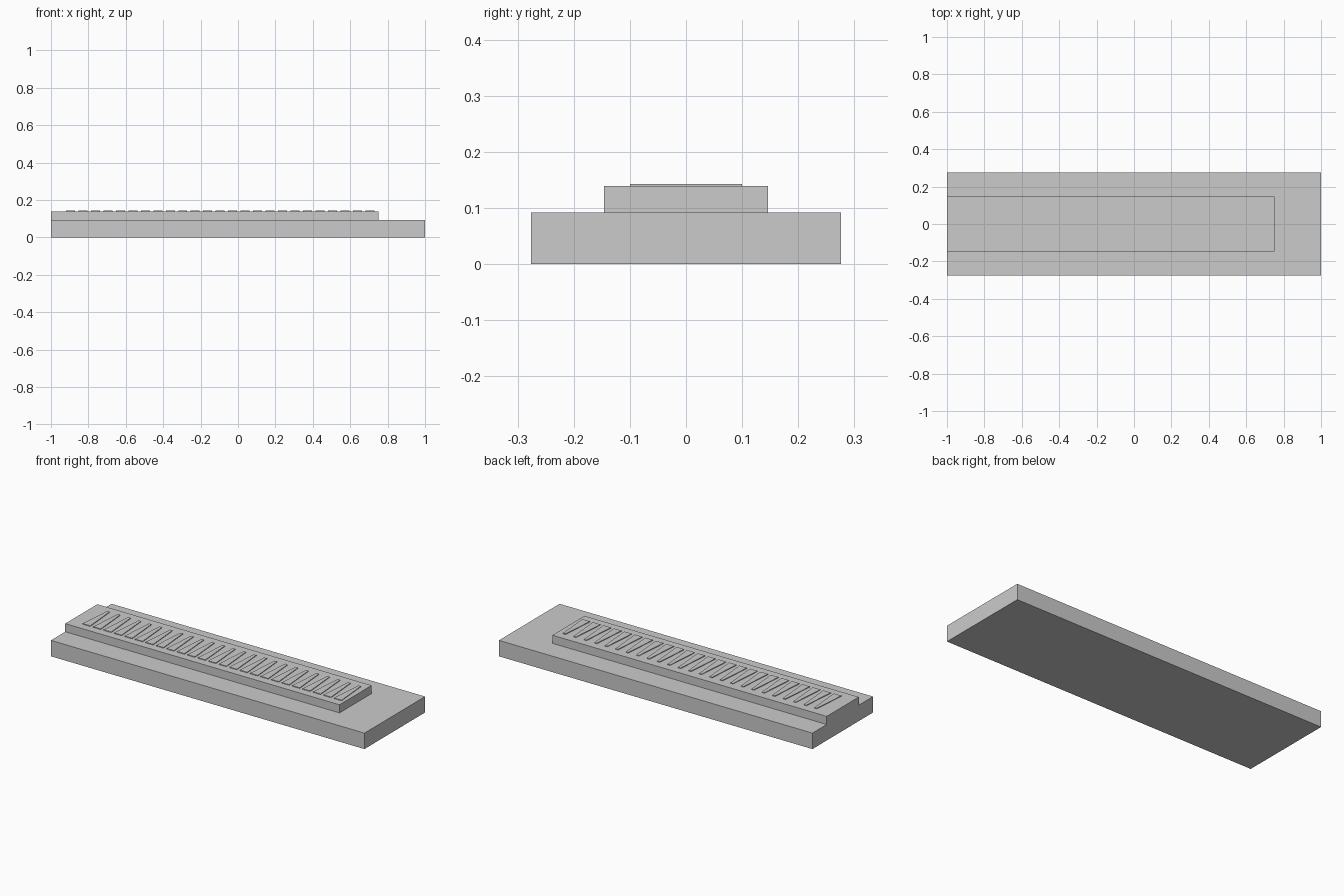
import bpy
import bmesh

cube = bpy.data.objects.get("Cube")
if cube:
    bpy.data.objects.remove(cube, do_unlink=True)

grey = bpy.data.materials.new("plain grey")
grey.use_nodes = True
colour = (0.6, 0.6, 0.6, 1)
grey.diffuse_color = colour
grey.node_tree.nodes["Principled BSDF"].inputs["Base Color"].default_value = colour


def prism(bm, outline, bottom, top):
    """Extrude a flat outline upwards into a closed solid."""
    face = bm.faces.new([bm.verts.new((x, y, bottom)) for x, y in outline])
    grown = bmesh.ops.extrude_face_region(bm, geom=[face])["geom"]
    for v in grown:
        if isinstance(v, bmesh.types.BMVert):
            v.co.z = top


def finish(bm, name):
    bmesh.ops.recalc_face_normals(bm, faces=bm.faces)
    mesh = bpy.data.meshes.new(name)
    bm.to_mesh(mesh)
    bm.free()
    mesh.materials.append(grey)
    obj = bpy.data.objects.new(name, mesh)
    bpy.context.collection.objects.link(obj)


def slab(name, left, right, half_depth, bottom, top):
    bm = bmesh.new()
    prism(bm, [(left, -half_depth), (right, -half_depth),
               (right, half_depth), (left, half_depth)], bottom, top)
    finish(bm, name)


# Wide base and the narrower raised platform, flush at one end
slab("base", -1, 1, 0.276, 0, 0.092)
slab("platform", -1, 0.75, 0.146, 0.092, 0.139)

# Row of low tapered teeth along the platform
teeth = bmesh.new()
count, start, end = 25, -0.93, 0.74
pitch = (end - start) / count
for i in range(count):
    x = start + pitch * (i + 0.5)
    wide, narrow = pitch * 0.36, pitch * 0.12
    prism(teeth, [(x - wide, -0.1), (x + wide, -0.1),
                  (x + narrow, 0.1), (x - narrow, 0.1)], 0.139, 0.143)
finish(teeth, "ridge_teeth")
